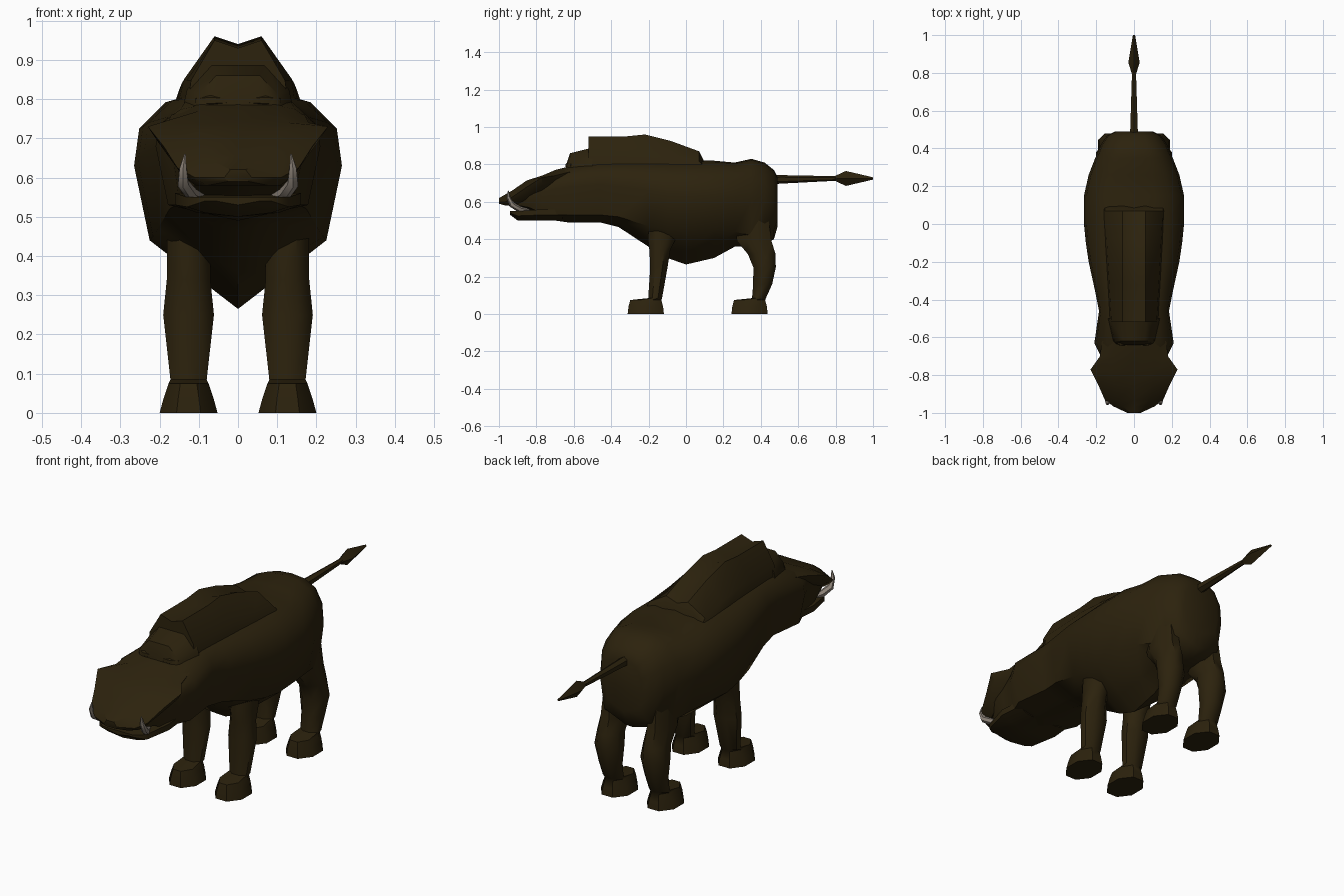
import bpy, bmesh, math
from mathutils import Vector

if "Cube" in bpy.data.objects:
    bpy.data.objects.remove(bpy.data.objects["Cube"])


def material(name, rgb):
    mat = bpy.data.materials.new(name)
    mat.use_nodes = True
    mat.diffuse_color = (*rgb, 1)
    shader = mat.node_tree.nodes["Principled BSDF"]
    shader.inputs["Base Color"].default_value = (*rgb, 1)
    shader.inputs["Roughness"].default_value = .9
    return mat


HIDE = material("dark brown hide", (.025, .016, .004))
IVORY = material("dull ivory", (.27, .23, .19))


def loft(name, rings, mat=HIDE, angle=50):
    """Skin a row of equal-sized point rings and cap both ends."""
    bm = bmesh.new()
    rows = [[bm.verts.new(point) for point in ring] for ring in rings]
    count = len(rows[0])
    for a, b in zip(rows, rows[1:]):
        for i in range(count):
            j = (i + 1) % count
            bm.faces.new((a[i], a[j], b[j], b[i]))
    bm.faces.new(rows[0])
    bm.faces.new(rows[-1])
    bmesh.ops.recalc_face_normals(bm, faces=bm.faces)
    mesh = bpy.data.meshes.new(name)
    bm.to_mesh(mesh)
    bm.free()
    mesh.materials.append(mat)
    ob = bpy.data.objects.new(name, mesh)
    bpy.context.collection.objects.link(ob)
    bpy.ops.object.select_all(action='DESELECT')
    ob.select_set(True)
    bpy.context.view_layer.objects.active = ob
    bpy.ops.object.shade_smooth_by_angle(angle=math.radians(angle))


def mirror_ring(y, half):
    """Half outline from bottom centre to top centre, closed on the other side."""
    return [(x, y, z) for x, z in half] + [(-x, y, z) for x, z in half[-2:0:-1]]


def trunk_ring(y, width, keel, flank, middle, top):
    """Keeled belly, bulging flank and rounded back."""
    def low(t):
        return keel + (flank - keel) * t

    def high(t):
        return middle + (top - middle) * t
    return mirror_ring(y, [(0, keel), (width * .3, low(.35)), (width * .85, flank),
                           (width, middle), (width * .95, high(.5)),
                           (width * .7, high(.85)), (width * .4, high(.97)), (0, top)])


def plate_ring(y, width, edge, top, depth):
    """Flat face with a sharp overhanging rim."""
    under = edge - depth
    return mirror_ring(y, [(0, under), (width * .7, under), (width * .9, edge - depth / 2),
                           (width, edge), (width * .55, top), (0, top)])


def jaw_ring(y, width, bottom, top):
    return mirror_ring(y, [(0, bottom), (width * .65, bottom + .01),
                           (width, (bottom + top) / 2), (width, top), (0, top)])


def crest_ring(y, width, crest, top, groove):
    """Sloping sides up to two crests with a groove between them."""
    base = min(.78, top - .04)
    shoulder = base + (top - base) * .4
    return mirror_ring(y, [(0, .74), (width, base), (width * .93, shoulder),
                           (crest, top), (0, top - groove)])


def tube(name, path, mat=HIDE, sides=6):
    """Path points are (x, y, z, radius); rings stand across the path."""
    points = [Vector(p[:3]) for p in path]
    rings = []
    for i, point in enumerate(points):
        ahead = (points[min(i + 1, len(points) - 1)] - points[max(i - 1, 0)]).normalized()
        side = ahead.cross(Vector((0, .6, .8) if abs(ahead.x) > .8 else (1, 0, 0))).normalized()
        up = ahead.cross(side)
        turns = [math.tau * k / sides for k in range(sides)]
        rings.append([point + path[i][3] * (side * math.cos(t) + up * math.sin(t)) for t in turns])
    loft(name, rings, mat)


# Trunk and head core: position, half width, keel, flank, widest height, back
loft("trunk_and_head", [trunk_ring(*s) for s in (
    (-.95, .1, .58, .59, .6, .63),
    (-.84, .155, .55, .57, .64, .7),
    (-.77, .165, .51, .54, .65, .73),
    (-.7, .175, .5, .53, .67, .76),
    (-.63, .21, .49, .53, .68, .79),
    (-.46, .185, .49, .53, .69, .82),
    (-.36, .205, .465, .52, .68, .82),
    (-.2, .24, .36, .47, .66, .82),
    (-.1, .255, .3, .45, .64, .82),
    (0, .265, .265, .44, .63, .82),
    (.15, .265, .3, .45, .63, .82),
    (.26, .24, .36, .44, .62, .81),
    (.35, .205, .36, .42, .61, .83),
    (.42, .175, .37, .41, .6, .81),
    (.47, .14, .4, .45, .59, .77),
    (.49, .1, .47, .51, .59, .73))])

# Broad flat face plate with flared cheeks: half width, edge height, top, depth
loft("face_plate", [plate_ring(*s) for s in (
    (-.62, .17, .76, .79, .06), (-.7, .18, .74, .77, .06),
    (-.77, .23, .73, .74, .07), (-.85, .19, .68, .715, .07),
    (-.93, .155, .625, .66, .045), (-.965, .11, .6, .64, .02),
    (-1, .035, .6, .62, .01))], angle=35)

# Lower jaw, left slightly open
loft("lower_jaw", [jaw_ring(*s) for s in (
    (-.66, .15, .5, .56), (-.77, .16, .5, .56), (-.9, .13, .5, .55), (-.94, .085, .53, .55))])

# Domed forehead in front of the mane
loft("forehead", [crest_ring(y, width, width / 2, top, 0) for y, width, top in (
    (-.64, .1, .8), (-.62, .11, .86), (-.5, .14, .89))])

# Mane: double crest that widens toward the back
loft("mane", [crest_ring(y, .16 + y * .06, .06, top, .02) for y, top in (
    (-.52, .95), (-.32, .95), (-.22, .96), (-.08, .925), (.07, .87), (.1, .81))], angle=40)


def leg(name, side, toe, limb):
    """A flat hoof centred at toe, then limb rings of height, y, half width, half depth."""
    hoof = [(0, toe, .08, .105), (.04, toe, .068, .1), (.075, toe, .055, .09)]
    turns = [math.tau * (k + .5) / 8 for k in range(8)]
    loft(name, [[(side * (.126 + rx * math.cos(t)), y + ry * math.sin(t), z) for t in turns]
                for z, y, rx, ry in hoof + limb])


FRONT_LIMB = [(.085, -.165, .05, .04), (.25, -.145, .07, .05), (.34, -.14, .06, .06),
              (.4, -.13, .06, .08), (.55, -.1, .06, .1)]
HIND_LIMB = [(.085, .39, .05, .04), (.16, .41, .055, .055), (.25, .42, .07, .065),
             (.32, .405, .06, .08), (.39, .365, .06, .1), (.5, .35, .05, .1)]

for side, word in ((1, "left"), (-1, "right")):
    leg("front_leg_" + word, side, -.215, FRONT_LIMB)
    leg("hind_leg_" + word, side, .34, HIND_LIMB)
    # Brow ridge over each eye
    tube("brow_" + word, [(side * .02, -.63, .795, .01), (side * .07, -.63, .795, .016),
                          (side * .105, -.61, .795, .01)])
    # Upturned tusk
    tube("tusk_" + word, [(side * .095, -.84, .55, .012), (side * .12, -.89, .56, .017),
                          (side * .14, -.93, .585, .016), (side * .14, -.95, .625, .01),
                          (side * .135, -.95, .66, .002)], IVORY)

# Tail and its spade-shaped tip
tube("tail", [(0, .42, .715, .026), (0, .5, .72, .023), (0, .81, .725, .012)])
loft("tail_tip", [[(w, y, .725), (0, y, .725 + h), (-w, y, .725), (0, y, .725 - h)]
                  for y, w, h in ((.79, .01, .01), (.855, .03, .04), (1, .006, .006))], angle=30)
